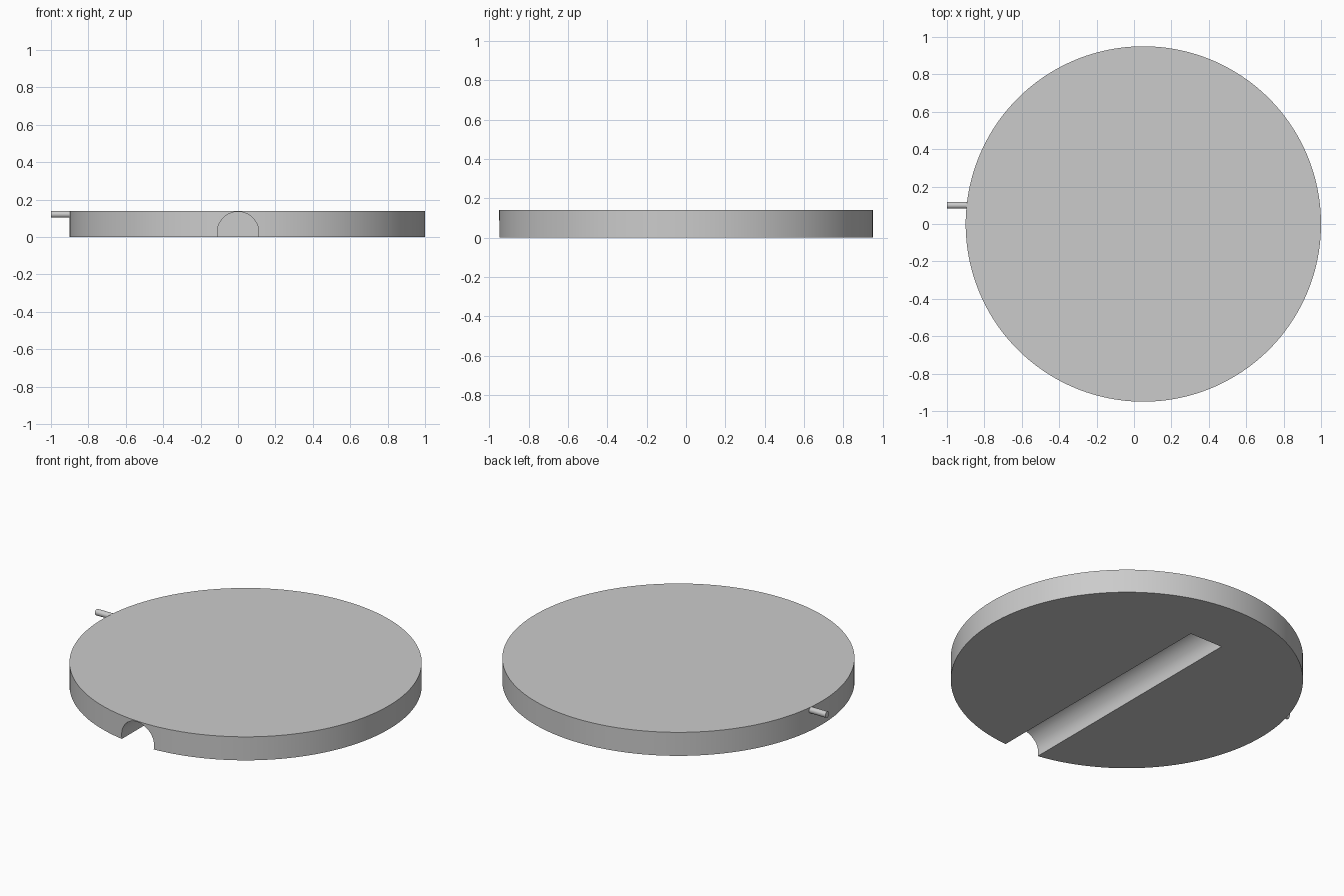
import bpy, math

if "Cube" in bpy.data.objects:
    bpy.data.objects.remove(bpy.data.objects["Cube"])


def cylinder(name, radius, length, loc, rot=(0, 0, 0), sides=64):
    bpy.ops.mesh.primitive_cylinder_add(vertices=sides, radius=radius, depth=length,
                                        location=loc, rotation=rot)
    ob = bpy.context.object
    ob.name = name
    return ob


def smooth(ob):
    bpy.ops.object.select_all(action='DESELECT')
    ob.select_set(True)
    bpy.context.view_layer.objects.active = ob
    bpy.ops.object.shade_smooth_by_angle(angle=math.radians(30))


HEIGHT = 0.14

# Round plate
plate = cylinder("plate", 0.95, HEIGHT, (0.05, 0, HEIGHT / 2), sides=192)

# Round-topped channel under the plate, open at the front, flat end at the back
y_start, y_end = -1.1, 0.605
cutter = cylinder("channel_cutter", 0.111, y_end - y_start,
                  (0, (y_start + y_end) / 2, 0.024), (math.pi / 2, 0, 0))
mod = plate.modifiers.new("channel", 'BOOLEAN')
mod.operation = 'DIFFERENCE'
mod.solver = 'EXACT'
mod.object = cutter
bpy.context.view_layer.objects.active = plate
bpy.ops.object.modifier_apply(modifier="channel")
bpy.data.objects.remove(cutter)
smooth(plate)

# Thin rod sticking out of the left side, just below the top face
rod = cylinder("side_rod", 0.018, 0.15, (-0.925, 0.1, 0.121), (0, math.pi / 2, 0), sides=32)
smooth(rod)
